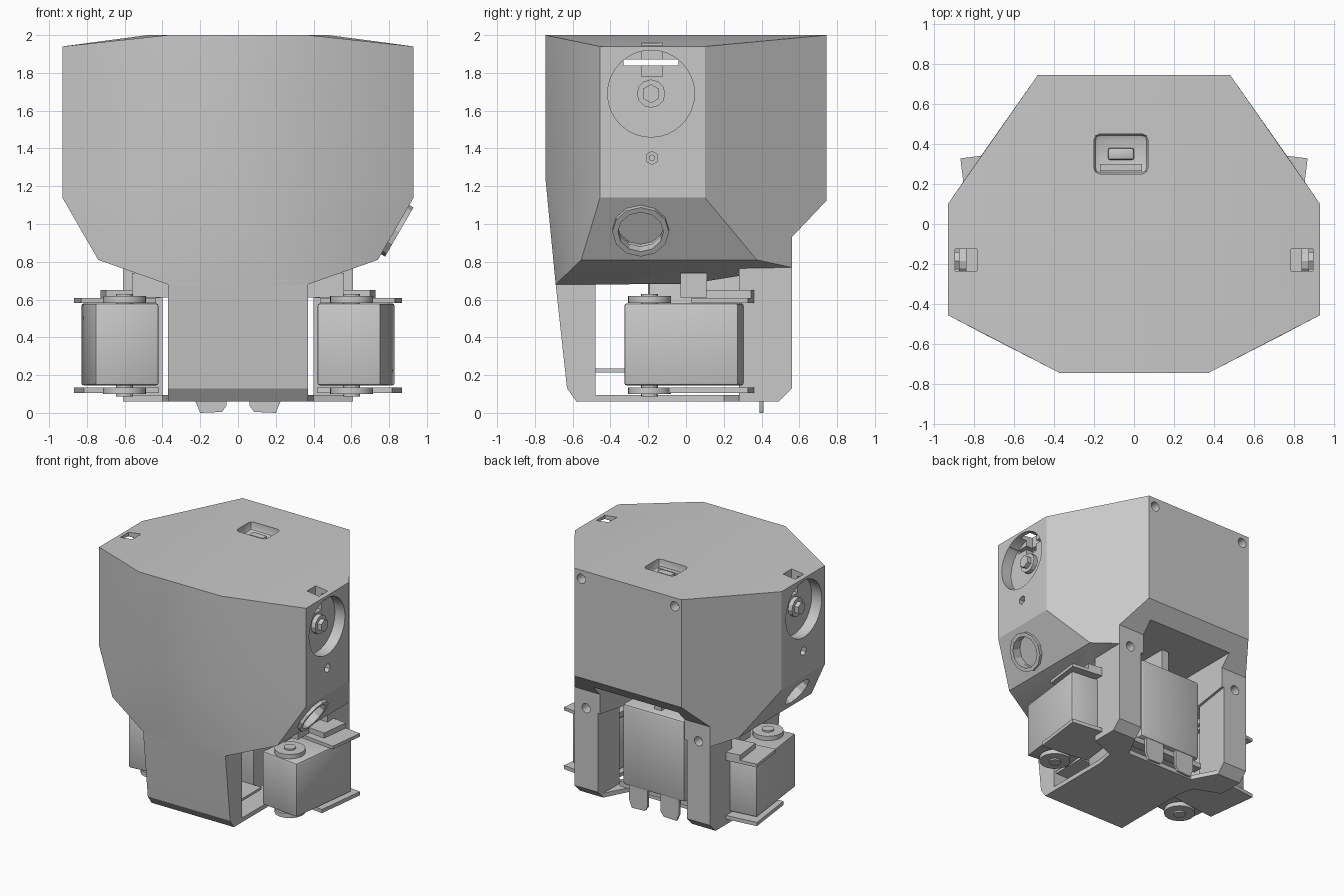
import bpy, bmesh, math
from mathutils import Matrix, Vector

cube = bpy.data.objects.get("Cube")
if cube:
    bpy.data.objects.remove(cube, do_unlink=True)

grey = bpy.data.materials.new("plain grey")
grey.use_nodes = True
colour = (0.58, 0.58, 0.58, 1)
grey.diffuse_color = colour
grey.node_tree.nodes["Principled BSDF"].inputs["Base Color"].default_value = colour
parts = []


def finish(bm, name, matrix=None):
    bmesh.ops.recalc_face_normals(bm, faces=bm.faces)
    mesh = bpy.data.meshes.new(name)
    bm.to_mesh(mesh)
    bm.free()
    mesh.materials.append(grey)
    ob = bpy.data.objects.new(name, mesh)
    bpy.context.scene.collection.objects.link(ob)
    if matrix:
        ob.matrix_world = matrix
    parts.append(ob)
    return ob


def box(name, low, high, matrix=None, bevel=0):
    low, high = Vector(low), Vector(high)
    bm = bmesh.new()
    bmesh.ops.create_cube(bm, size=1)
    bmesh.ops.scale(bm, vec=high - low, verts=bm.verts)
    bmesh.ops.translate(bm, vec=(low + high) / 2, verts=bm.verts)
    if bevel:
        bmesh.ops.bevel(bm, geom=bm.edges[:], offset=bevel, segments=2,
                        profile=0.5, affect='EDGES')
    return finish(bm, name, matrix)


def disc(name, centre, axis, radius, depth, sides=24, matrix=None):
    bm = bmesh.new()
    bmesh.ops.create_cone(bm, cap_ends=True, segments=sides, radius1=radius,
                          radius2=radius, depth=depth)
    turn = Vector(axis).to_track_quat('Z', 'Y').to_matrix().to_4x4()
    place = Matrix.Translation(centre) @ turn
    return finish(bm, name, matrix @ place if matrix else place)


def prism(name, points, offset):
    bm = bmesh.new()
    face = bm.faces.new([bm.verts.new(p) for p in points])
    new = bmesh.ops.extrude_face_region(bm, geom=[face])["geom"]
    bmesh.ops.translate(bm, vec=offset,
                        verts=[v for v in new if isinstance(v, bmesh.types.BMVert)])
    return finish(bm, name)


def cut(ob, cutters):
    for c in cutters:
        c.hide_render = True
        mod = ob.modifiers.new("cut", 'BOOLEAN')
        mod.operation, mod.solver, mod.object = 'DIFFERENCE', 'EXACT', c
    bpy.context.view_layer.update()
    mesh = bpy.data.meshes.new_from_object(
        ob.evaluated_get(bpy.context.evaluated_depsgraph_get()))
    ob.modifiers.clear()
    ob.data = mesh
    for c in cutters:
        parts.remove(c)
        bpy.data.objects.remove(c, do_unlink=True)


def post_hole(s):
    return disc("post_cutter", (s * .505, .56, .785), (0, 1, 0), .038, .16, 16)


# Faceted upper shell, mirrored half outline
half = [(.37, -.745, 2), (.93, -.455, 1.94), (.93, .1, 1.94), (.48, .745, 2),
        (.37, -.745, 1.25), (.93, -.455, 1.14), (.93, .1, 1.14), (.48, .745, 1.125),
        (.74, -.555, .81), (.74, .375, .81), (.61, .56, .77),
        (.37, -.69, .68), (.37, 0, .68)]
bm = bmesh.new()
for x, y, z in half:
    for s in (1, -1):
        bm.verts.new((s * x, y, z))
bmesh.ops.convex_hull(bm, input=bm.verts)
bmesh.ops.dissolve_limit(bm, angle_limit=math.radians(1), verts=bm.verts, edges=bm.edges)
shell = finish(bm, "torso_shell")

# Shell openings: undercut back, rear bay, top socket, shoulder recesses, slots, bolt holes
SY, SZ = -.185, 1.69
under = [(.56, .5), (.56, .93), (.745, 1.125), (1, 1.125), (1, .5)]
cutters = [prism("undercut", [(-1, y, z) for y, z in under], (2, 0, 0)),
           box("bay_cutter", (-.38, -.3, .55), (.38, .8, 1.02)),
           box("socket_cutter", (-.2, .25, 1.93), (.07, .45, 2.2), bevel=.03),
           box("through_slot_cutter", (-1.2, -.33, 1.84), (1.2, -.04, 1.87))]
slope = Vector((.866, 0, -.5))
for s in (1, -1):
    cutters += [
        disc("shoulder_cutter", (s * .93, SY, SZ), (1, 0, 0), .23, .18, 32),
        disc("pin_cutter", (s * .93, -.18, 1.35), (1, 0, 0), .035, .12, 6),
        box("slot_cutter", (s * .84 - .055, -.235, 1.78), (s * .84 + .055, -.125, 2.1)),
        disc("hip_cutter", (s * .832, -.24, .97), (s * .866, 0, -.5), .125, .12, 12),
        disc("bolt_cutter", (s * .42, .745, 1.93), (0, 1, 0), .038, .16, 16),
        post_hole(s)]
cut(shell, cutters)

# Button inside the top socket
box("top_button", (-.13, .32, 1.92), (0, .38, 1.965), bevel=.012)
box("socket_lip", (-.17, .265, 1.92), (.04, .3, 1.95))

# Front slab of the lower body
profile = [(-.7, .8), (-.692, .7), (-.63, .13), (-.58, .06), (-.48, .06), (-.48, .8)]
prism("front_slab", [(-.37, y, z) for y, z in profile], (.74, 0, 0))

# Base plate, widening to the rear posts, with a notch at the rear
side = [(.37, -.58), (.37, .05), (.4, .2), (.6, .28), (.6, .49), (.4, .49), (.3, .3)]
outline = side + [(-x, y) for x, y in reversed(side)]
prism("base_plate", [(x, y, .06) for x, y in outline], (0, 0, .035))
box("cross_rail", (-.35, -.49, .215), (.35, -.2, .235))

for s, label in ((1, "left"), (-1, "right")):
    # Rear post
    profile = [(.28, .85), (.28, .06), (.49, .06), (.56, .13), (.56, .85)]
    post = prism(label + "_rear_post", [(s * .4, y, z) for y, z in profile], (s * .21, 0, 0))
    cut(post, [post_hole(s)])

    # Shoulder hub in its recess
    out = (s, 0, 0)
    disc(label + "_shoulder_hub", (s * .85, SY, SZ), out, .075, .05, 12)
    disc(label + "_shoulder_bolt", (s * .88, SY, SZ), out, .05, .06, 6)
    disc(label + "_shoulder_pin", (s * .87, -.18, 1.35), out, .018, .06, 6)

    # Hip motor, turned so that its rear points outward
    turn = Matrix.Translation((s * .625, -.005, 0)) @ Matrix.Rotation(-s * math.radians(7), 4, 'Z')
    box(label + "_hip_motor", (-.17, -.305, .145), (.17, .305, .58), turn, .014)
    box(label + "_hip_upper_flange", (-.2, .06, .582), (.2, .36, .608), turn)
    box(label + "_hip_lower_flange", (-.2, -.06, .105), (.2, .36, .135), turn)
    cap = sorted((-s * .23, s * .06))
    box(label + "_hip_cap", (cap[0], .12, .608), (cap[1], .36, .65), turn)
    box(label + "_hip_hanger", (s * .43 - .13, -.03, .61), (s * .43 + .13, .11, .74))
    for z, name in ((.6, "upper"), (.118, "lower")):
        disc(f"{label}_hip_{name}_horn", (0, -.19, z), (0, 0, 1), .115, .035, 16, turn)
        disc(f"{label}_hip_{name}_hub", (0, -.19, z), (0, 0, 1), .045, .06, 12, turn)

    # Hanging tab under the rear motor
    tab = [(.06, .19), (.06, .04), (.085, .005), (.2, 0), (.225, .06), (.225, .19)]
    prism(label + "_tab", [(s * x, .39, z) for x, z in tab], (0, .02, 0))

# Round cover ring on the sloped left hip face
bm = bmesh.new()
ring = [(.12, -.03), (.15, -.03), (.15, .025), (.12, .025)]
verts = [bm.verts.new((r, 0, h)) for r, h in ring]
edges = [bm.edges.new((verts[i], verts[(i + 1) % 4])) for i in range(4)]
bmesh.ops.spin(bm, geom=verts + edges, cent=(0, 0, 0), axis=(0, 0, 1),
               angle=math.tau, steps=12, use_merge=True)
bmesh.ops.remove_doubles(bm, verts=bm.verts, dist=1e-4)
finish(bm, "left_hip_ring",
       Matrix.Translation((.832, -.24, .97)) @ slope.to_track_quat('Z', 'Y').to_matrix().to_4x4())

# Rear motor between the posts
box("rear_motor", (-.28, -.2, .17), (.28, .42, .83), bevel=.025)
box("rear_motor_flange", (-.33, .3, .13), (.33, .38, .17))
box("rear_motor_bracket", (-.03, .1, .8), (.03, .36, 1.02))
for s in (1, -1):
    disc("rear_motor_horn", (s * .295, .2, .4), (1, 0, 0), .1, .03, 16)

# Soft shading over shallow edges
bpy.ops.object.select_all(action='DESELECT')
for ob in parts:
    ob.select_set(True)
bpy.context.view_layer.objects.active = shell
bpy.ops.object.shade_smooth_by_angle(angle=math.radians(29))
